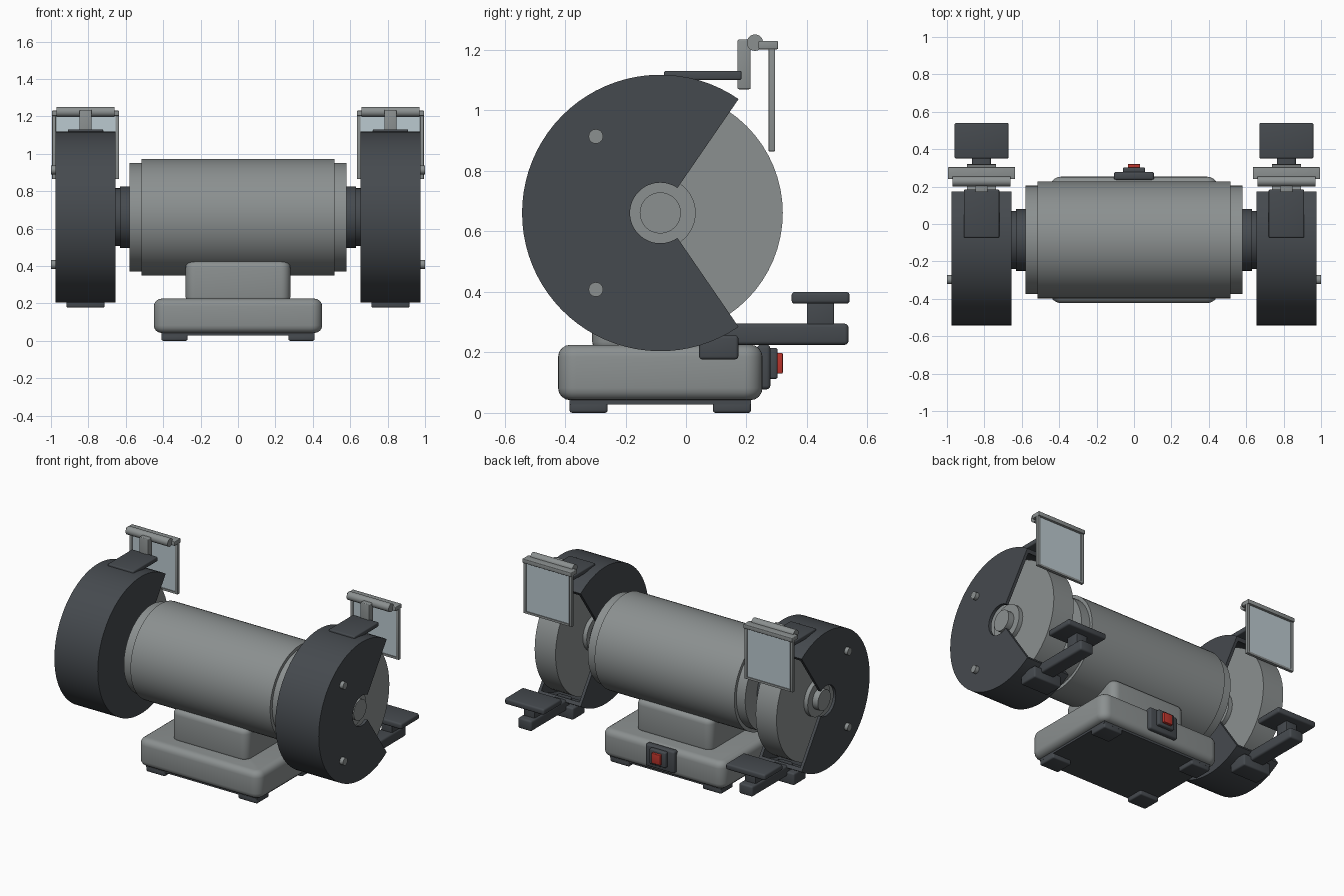
import bpy, bmesh, math
from mathutils import Matrix

if "Cube" in bpy.data.objects:
    bpy.data.objects.remove(bpy.data.objects["Cube"])


def material(name, rgb):
    m = bpy.data.materials.new(name)
    m.diffuse_color = (*rgb, 1.0)
    m.use_nodes = True
    m.node_tree.nodes["Principled BSDF"].inputs["Base Color"].default_value = m.diffuse_color
    return m


GREY = material("machine grey", (0.26, 0.28, 0.28))
DARK = material("dark grey", (0.06, 0.068, 0.077))
GLASS = material("pale glass", (0.50, 0.59, 0.63))
RED = material("switch red", (0.50, 0.035, 0.025))

AY, AZ = -0.085, 0.661      # motor axis position
WX = 0.815                  # wheel centre distance from the middle


def finish(name, bm, mat):
    bmesh.ops.recalc_face_normals(bm, faces=bm.faces)
    me = bpy.data.meshes.new(name)
    bm.to_mesh(me)
    bm.free()
    me.materials.append(mat)
    ob = bpy.data.objects.new(name, me)
    bpy.context.collection.objects.link(ob)
    return ob


def box(name, mat, xs, ys, zs, bevel=0.0, upright=0.0, seg=3):
    """Box from ranges; upright rounds the vertical corners first."""
    bm = bmesh.new()
    bmesh.ops.create_cube(bm, size=1)
    for v in bm.verts:
        for i, (a, b) in enumerate((xs, ys, zs)):
            v.co[i] = (a + b) / 2 + v.co[i] * abs(b - a)
    if upright:
        es = [e for e in bm.edges
              if abs(e.verts[0].co.z - e.verts[1].co.z) > 1e-4]
        bmesh.ops.bevel(bm, geom=es, offset=upright, segments=6,
                        profile=0.5, affect='EDGES')
        es = [e for e in bm.edges
              if abs(e.verts[0].co.z - e.verts[1].co.z) < 1e-4]
    else:
        es = list(bm.edges)
    if bevel:
        bmesh.ops.bevel(bm, geom=es, offset=bevel, segments=seg,
                        profile=0.5, affect='EDGES')
    return finish(name, bm, mat)


def rod(name, mat, r, x0, x1, y=AY, z=AZ, seg=64):
    """Cylinder along x."""
    bm = bmesh.new()
    bmesh.ops.create_cone(
        bm, cap_ends=True, segments=seg, radius1=r, radius2=r,
        depth=abs(x1 - x0),
        matrix=Matrix.Translation(((x0 + x1) / 2, y, z))
        @ Matrix.Rotation(math.pi / 2, 4, 'Y'))
    return finish(name, bm, mat)


def sector(name, mat, r0, r1, x0, x1, a0, a1, seg=56):
    """Open ring of rectangular section swept around the motor axis."""
    bm = bmesh.new()
    rings = []
    for i in range(seg + 1):
        a = a0 + (a1 - a0) * i / seg
        rings.append([bm.verts.new((x, AY + r * math.cos(a), AZ + r * math.sin(a)))
                      for x, r in ((x0, r0), (x1, r0), (x1, r1), (x0, r1))])
    for p, q in zip(rings, rings[1:]):
        for k in range(4):
            n = (k + 1) % 4
            bm.faces.new((p[k], p[n], q[n], q[k]))
    bm.faces.new(rings[0])
    bm.faces.new(rings[-1])
    return finish(name, bm, mat)


# Motor
rod("motor_body", GREY, 0.312, -0.515, 0.515)
rod("motor_end_caps", GREY, 0.29, -0.58, 0.58)

# Base and pedestal
box("base", GREY, (-0.45, 0.45), (-0.423, 0.253), (0.042, 0.225), 0.04, 0.06, 4)
box("pedestal", GREY, (-0.28, 0.28), (-0.31, 0.14), (0.2, 0.425), 0.035, 0.05, 4)
box("base_plate", DARK, (-0.41, 0.41), (-0.385, 0.215), (0.028, 0.046))
for sx in (-1, 1):
    for y in (-0.322, 0.152):
        box("foot", DARK, (sx * 0.27, sx * 0.41), (y - 0.063, y + 0.063),
            (0, 0.036), 0.009)

# Power switch on the back
box("switch_plate", DARK, (-0.107, 0.107), (0.235, 0.279), (0.078, 0.225), 0.012)
box("switch_bezel", DARK, (-0.06, 0.06), (0.27, 0.303), (0.112, 0.215), 0.008)
box("switch_button", RED, (-0.033, 0.033), (0.295, 0.32), (0.13, 0.198), 0.004)

# Grinding stations, one on each end
GAP = math.radians(55.5)
for s in (-1, 1):
    def X(a, b):
        return (s * a, s * b)

    def around(w):
        return (s * WX - w / 2, s * WX + w / 2)

    # shaft, wheel and clamping parts
    rod("shaft_collar", DARK, 0.165, *X(0.575, 0.63))
    rod("shaft_housing", DARK, 0.155, *X(0.62, 0.665))
    rod("spindle", GREY, 0.05, *X(0.65, 0.93), seg=32)
    rod("grinding_wheel", GREY, 0.405, *X(0.738, 0.892))
    rod("wheel_flange", GREY, 0.117, *X(0.71, 0.92), seg=48)
    rod("spindle_nut", GREY, 0.068, *X(0.91, 0.96), seg=32)

    # guard shell, open towards the back
    a0, a1 = GAP, 2 * math.pi - GAP
    sector("guard_outer_side", DARK, 0.1, 0.457, *X(0.955, 0.975), a0, a1)
    sector("guard_inner_side", DARK, 0.1, 0.457, *X(0.655, 0.675), a0, a1)
    sector("guard_rim", DARK, 0.432, 0.457, *X(0.675, 0.955), a0, a1)
    for z in (AZ - 0.253, AZ + 0.253):
        rod("guard_bolt", GREY, 0.024, *X(0.965, 1.0), y=-0.298, z=z, seg=24)

    # tool rest
    box("rest_bracket", DARK, around(0.205), (0.043, 0.173), (0.177, 0.256), 0.01)
    box("rest_arm", DARK, around(0.1), (0.1, 0.537), (0.225, 0.295), 0.012)
    box("rest_post", DARK, around(0.08), (0.4, 0.489), (0.28, 0.375), 0.004)
    box("tool_rest", DARK, around(0.29), (0.349, 0.541), (0.361, 0.4), 0.011)

    # eye shield and its mount
    box("shield_bracket", DARK, around(0.19), (-0.073, 0.184), (1.1, 1.131), 0.007)
    box("shield_post", GREY, around(0.065), (0.17, 0.214), (1.07, 1.234), 0.005)
    rod("shield_hinge", GREY, 0.027, *around(0.31), y=0.228, z=1.224, seg=32)
    box("shield_top_bar", GREY, around(0.36), (0.24, 0.304), (1.202, 1.23), 0.004)
    for side in (-1, 1):
        c = s * WX + side * 0.169
        box("shield_side_bar", GREY, (c - 0.01, c + 0.01), (0.273, 0.295),
            (0.865, 1.21), 0.003)
    box("shield_bottom_bar", GREY, around(0.33), (0.275, 0.293), (0.865, 0.879))
    box("shield_pane", GLASS, around(0.33), (0.28, 0.288), (0.875, 1.206))

# Smooth curved surfaces, keep edges crisp
obs = list(bpy.context.collection.objects)
for ob in obs:
    ob.select_set(True)
bpy.context.view_layer.objects.active = obs[0]
bpy.ops.object.shade_smooth_by_angle(angle=math.radians(32))
